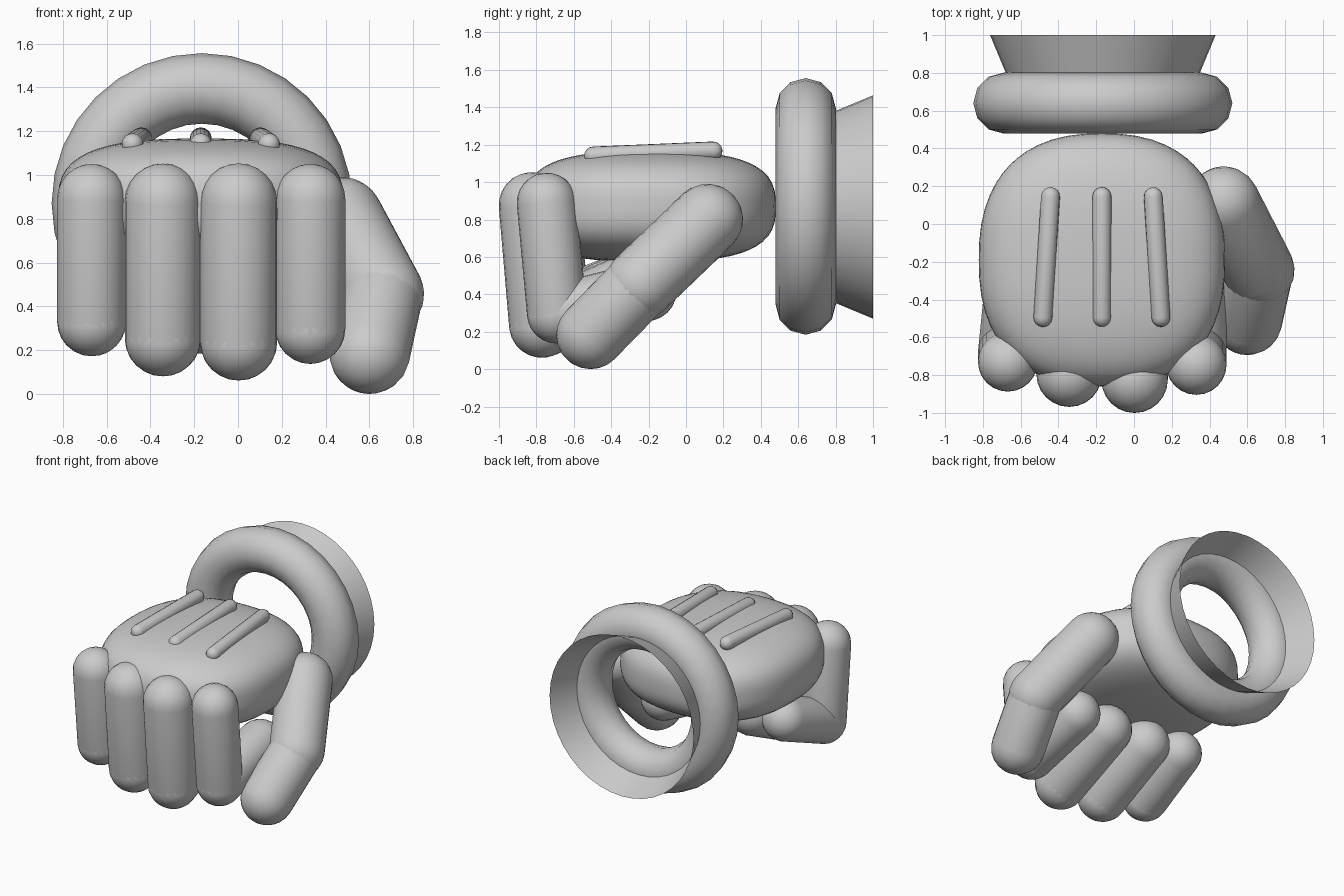
import bpy, bmesh, math
from mathutils import Vector, Matrix

default = bpy.data.objects.get("Cube")
if default:
    bpy.data.objects.remove(default, do_unlink=True)

GREY = (0.6, 0.6, 0.6, 1.0)
grey = bpy.data.materials.new("plain grey")
grey.use_nodes = True
grey.diffuse_color = GREY
grey.node_tree.nodes["Principled BSDF"].inputs["Base Color"].default_value = GREY


def finish(bm, name, location=(0, 0, 0)):
    """Turn a bmesh into a smooth grey object."""
    bmesh.ops.recalc_face_normals(bm, faces=bm.faces)
    for f in bm.faces:
        f.smooth = True
    mesh = bpy.data.meshes.new(name)
    bm.to_mesh(mesh)
    bm.free()
    mesh.materials.append(grey)
    obj = bpy.data.objects.new(name, mesh)
    obj.location = location
    bpy.context.collection.objects.link(obj)
    return obj


def capsule(name, start, end, radius, sides=24, rings=6):
    """Round-ended rod between two points, made by spinning a profile."""
    start, end = Vector(start), Vector(end)
    axis = end - start
    profile = []
    for base, first in ((0, -90), (axis.length, 0)):
        for i in range(rings + 1):
            a = math.radians(first + 90 * i / rings)
            profile.append((radius * math.cos(a), 0, base + radius * math.sin(a)))
    bm = bmesh.new()
    verts = [bm.verts.new(p) for p in profile]
    edges = [bm.edges.new(pair) for pair in zip(verts, verts[1:])]
    bmesh.ops.spin(bm, geom=verts + edges, cent=(0, 0, 0), axis=(0, 0, 1),
                   angle=math.tau, steps=sides, use_duplicate=False)
    bmesh.ops.remove_doubles(bm, verts=bm.verts, dist=0.0005)
    turn = Vector((0, 0, 1)).rotation_difference(axis).to_matrix().to_4x4()
    bm.transform(Matrix.Translation(start) @ turn)
    return finish(bm, name)


MID_X, MID_Z = -0.17, 0.87

# Palm: a cube rounded into a soft, boxy ellipsoid, flatter above and below
bm = bmesh.new()
bmesh.ops.create_cube(bm, size=2)
bmesh.ops.subdivide_edges(bm, edges=bm.edges, cuts=13, use_grid_fill=True)
FLAT, TALL = 2.4, 2.9
half = Vector((0.652, 0.67, 0.296))
for v in bm.verts:
    x, y, z = (abs(c) for c in v.co)
    around = (x ** FLAT + y ** FLAT) ** (TALL / FLAT)
    norm = (around + z ** TALL) ** (1 / TALL)
    v.co = Vector([c / norm * h for c, h in zip(v.co, half)])
finish(bm, "palm", (MID_X, -0.19, MID_Z))

# Fingers: name, x, radius, knuckle y, knuckle z, bend z, curl offset
fingers = [
    ("index", 0.33, 0.16, -0.745, 0.89, 0.297, (0, 0.48, 0.12)),
    ("middle", 0.003, 0.176, -0.825, 0.877, 0.237, (0, 0.48, 0.21)),
    ("ring", -0.343, 0.174, -0.795, 0.878, 0.254, (0, 0.44, 0.21)),
    ("little", -0.668, 0.158, -0.73, 0.892, 0.33, (0.04, 0.40, 0.16)),
]
for name, x, r, y, top, low, curl in fingers:
    bend = Vector((x, y + 0.055, low))
    capsule(name + "_finger_outer", (x, y, top), bend, r)
    capsule(name + "_finger_curl", bend, bend + Vector(curl), r)

# Thumb
thumb_bend = (0.66, -0.245, 0.455)
capsule("thumb_base", (0.475, 0.115, 0.8), thumb_bend, 0.19)
capsule("thumb_tip", thumb_bend, (0.601, -0.51, 0.184), 0.184)

# Raised seams on the back of the hand
for name, side in (("right", -1), ("middle", 0), ("left", 1)):
    capsule(name + "_seam", (MID_X + 0.312 * side, -0.495, 1.14),
            (MID_X + 0.272 * side, 0.145, 1.167), 0.05, sides=16, rings=4)

# Cuff ring
MAJOR, MINOR, SIDES = 0.525, 0.161, 12
bm = bmesh.new()
ring = bmesh.ops.create_circle(bm, segments=SIDES, radius=MINOR)["verts"]
bmesh.ops.translate(bm, verts=ring, vec=(MAJOR, 0, 0))
bmesh.ops.spin(bm, geom=ring + bm.edges[:], cent=(0, 0, 0), axis=(0, 1, 0),
               angle=math.tau, steps=32)
bmesh.ops.remove_doubles(bm, verts=bm.verts, dist=0.0005)
finish(bm, "cuff_ring", (MID_X + 0.005, 0.64, MID_Z))

# Open flared sleeve behind the ring
bm = bmesh.new()
bmesh.ops.create_cone(bm, cap_ends=False, segments=40, radius1=0.472,
                      radius2=0.597, depth=0.3,
                      matrix=Matrix.Rotation(-math.pi / 2, 4, "X"))
finish(bm, "sleeve", (MID_X + 0.005, 0.85, MID_Z - 0.003))
